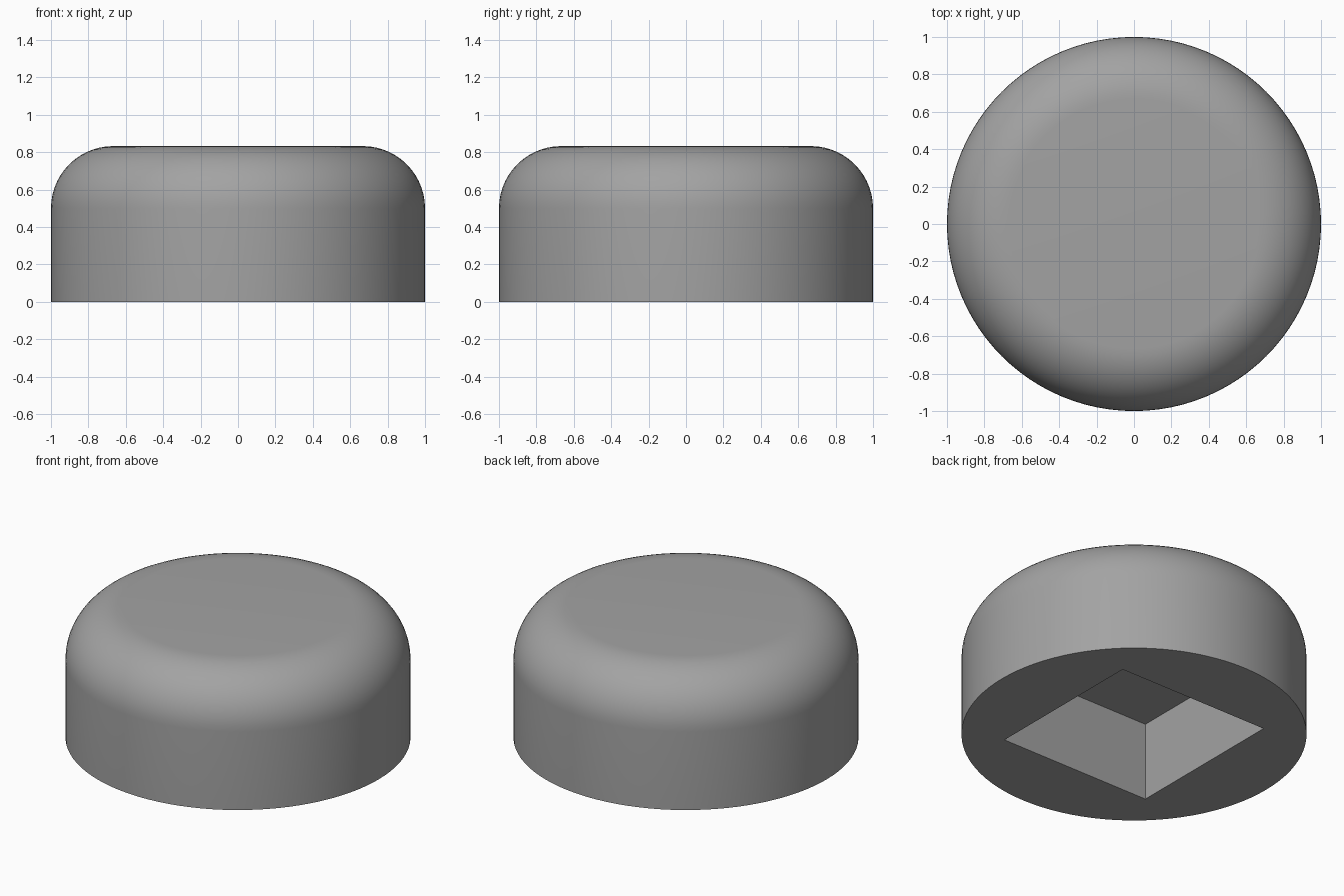
import bpy, bmesh, math

if "Cube" in bpy.data.objects:
    bpy.data.objects.remove(bpy.data.objects["Cube"])

RADIUS, HEIGHT, FILLET = 1.0, 0.833, 0.333
HALF, DEPTH = 0.533, 0.5          # square socket in the underside
SEGMENTS, ARC_STEPS = 96, 14

bm = bmesh.new()


def ring(radius, z, count=SEGMENTS, turn=0.0):
    angles = [turn + 2 * math.pi * i / count for i in range(count)]
    return [bm.verts.new((radius * math.cos(a), radius * math.sin(a), z)) for a in angles]


def walls(lower, upper):
    n = len(lower)
    for i in range(n):
        j = (i + 1) % n
        bm.faces.new((lower[i], lower[j], upper[j], upper[i]))


def loop_edges(verts):
    return [bm.edges.get((v, verts[i - 1])) for i, v in enumerate(verts)]


# Outer wall, rounded shoulder and flat top
rings = [ring(RADIUS, 0)]
for k in range(ARC_STEPS + 1):
    a = math.pi / 2 * k / ARC_STEPS
    rings.append(ring(RADIUS - FILLET + FILLET * math.cos(a),
                      HEIGHT - FILLET + FILLET * math.sin(a)))
for low, high in zip(rings, rings[1:]):
    walls(low, high)
bm.faces.new(rings[-1])

# Square socket walls and ceiling
corner = HALF * math.sqrt(2)
mouth = ring(corner, 0, 4, math.pi / 4)
ceiling = ring(corner, DEPTH, 4, math.pi / 4)
walls(mouth, ceiling)
bm.faces.new(ceiling)

# Flat underside around the socket
bmesh.ops.triangle_fill(bm, use_beauty=True, normal=(0, 0, -1),
                        edges=loop_edges(rings[0]) + loop_edges(mouth))
bmesh.ops.recalc_face_normals(bm, faces=bm.faces[:])

mesh = bpy.data.meshes.new("rounded_foot")
bm.to_mesh(mesh)
bm.free()
foot = bpy.data.objects.new("rounded_foot", mesh)
bpy.context.collection.objects.link(foot)

# Plain mid grey
grey = bpy.data.materials.new("mid_grey")
grey.diffuse_color = (0.365, 0.365, 0.365, 1)
grey.use_nodes = True
grey.node_tree.nodes["Principled BSDF"].inputs["Base Color"].default_value = grey.diffuse_color
mesh.materials.append(grey)

bpy.context.view_layer.objects.active = foot
foot.select_set(True)
bpy.ops.object.shade_smooth_by_angle(angle=math.radians(30))
